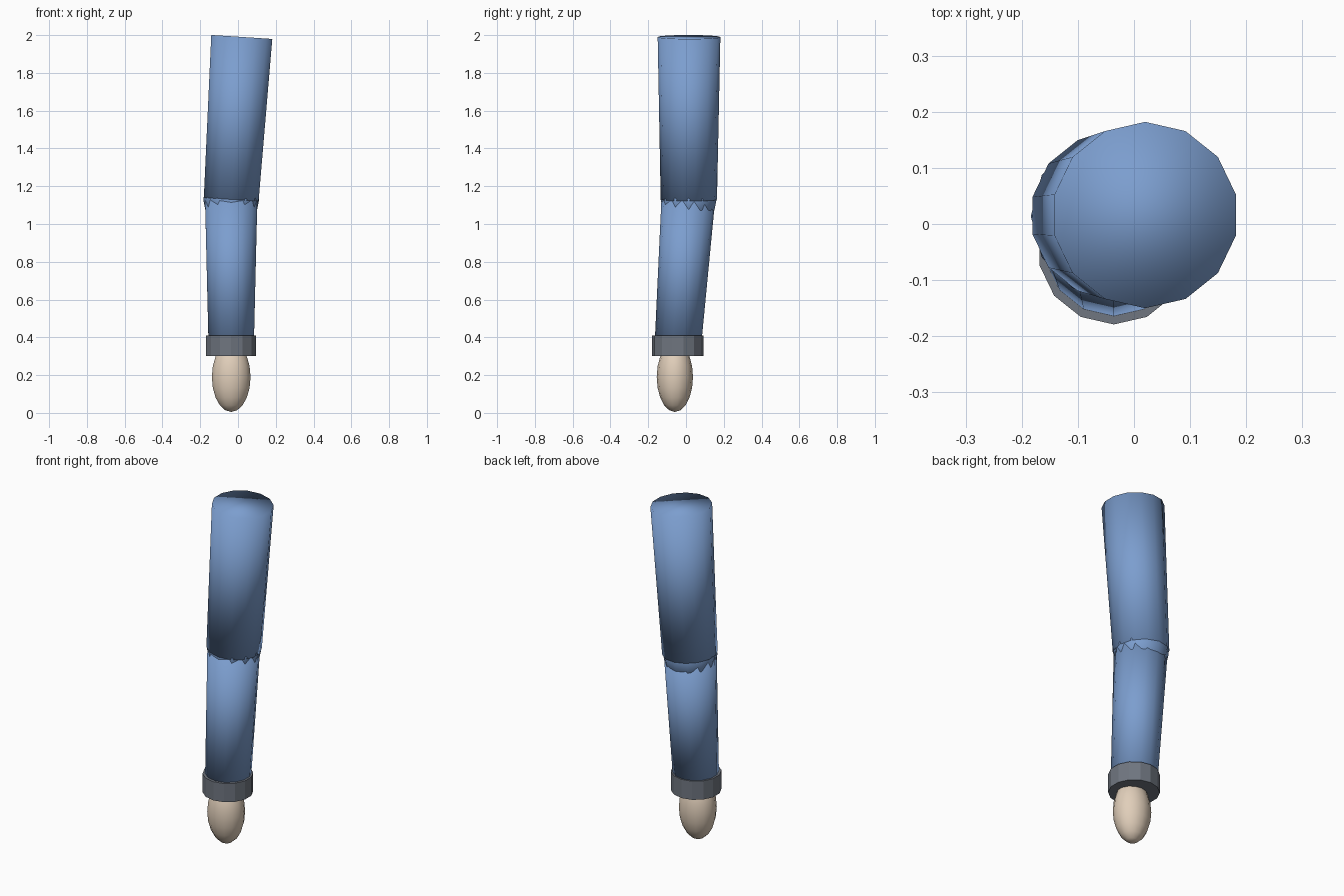
import bpy
import bmesh
from mathutils import Vector, Matrix

cube = bpy.data.objects.get("Cube")
if cube:
    bpy.data.objects.remove(cube, do_unlink=True)

SIDES = 14


def material(name, color):
    m = bpy.data.materials.new(name)
    m.use_nodes = True
    m.diffuse_color = (*color, 1)
    m.node_tree.nodes["Principled BSDF"].inputs["Base Color"].default_value = (*color, 1)
    return m


def finish(bm, name, mat, smooth):
    for f in bm.faces:
        f.smooth = smooth
    mesh = bpy.data.meshes.new(name)
    bm.to_mesh(mesh)
    bm.free()
    mesh.materials.append(mat)
    obj = bpy.data.objects.new(name, mesh)
    bpy.context.collection.objects.link(obj)
    return obj


def tube(name, low, high, r_low, r_high, mat, smooth=True):
    """Capped, tapered cylinder between two points."""
    low, high = Vector(low), Vector(high)
    axis = high - low
    turn = Vector((0, 0, 1)).rotation_difference(axis).to_matrix().to_4x4()
    bm = bmesh.new()
    bmesh.ops.create_cone(bm, cap_ends=True, segments=SIDES, radius1=r_low,
                          radius2=r_high, depth=axis.length,
                          matrix=Matrix.Translation((low + high) / 2) @ turn)
    return finish(bm, name, mat, smooth)


def ball(name, center, radii, segments, rings, mat):
    bm = bmesh.new()
    bmesh.ops.create_uvsphere(bm, u_segments=segments, v_segments=rings, radius=1,
                              matrix=Matrix.Translation(center) @ Matrix.Diagonal((*radii, 1)))
    return finish(bm, name, mat, True)


blue = material("sleeve_blue", (0.20, 0.34, 0.62))
grey = material("cuff_grey", (0.16, 0.18, 0.215))
skin = material("skin", (0.75, 0.62, 0.49))

# Sleeve: upper arm, elbow joint and forearm
tube("upper_sleeve", (-0.036, 0.015, 1.13), (0.02, 0.016, 1.99), 0.149, 0.166, blue)
ball("elbow", (-0.036, 0.014, 1.13), (0.148, 0.148, 0.148), 12, 8, blue)
tube("lower_sleeve", (-0.036, -0.043, 0.36), (-0.036, 0.012, 1.13), 0.123, 0.142, blue)

# Faceted cuff and rounded hand
tube("cuff", (-0.036, -0.043, 0.30), (-0.036, -0.043, 0.41), 0.136, 0.136, grey, smooth=False)
ball("hand", (-0.036, -0.059, 0.19), (0.105, 0.096, 0.185), 14, 10, skin)
